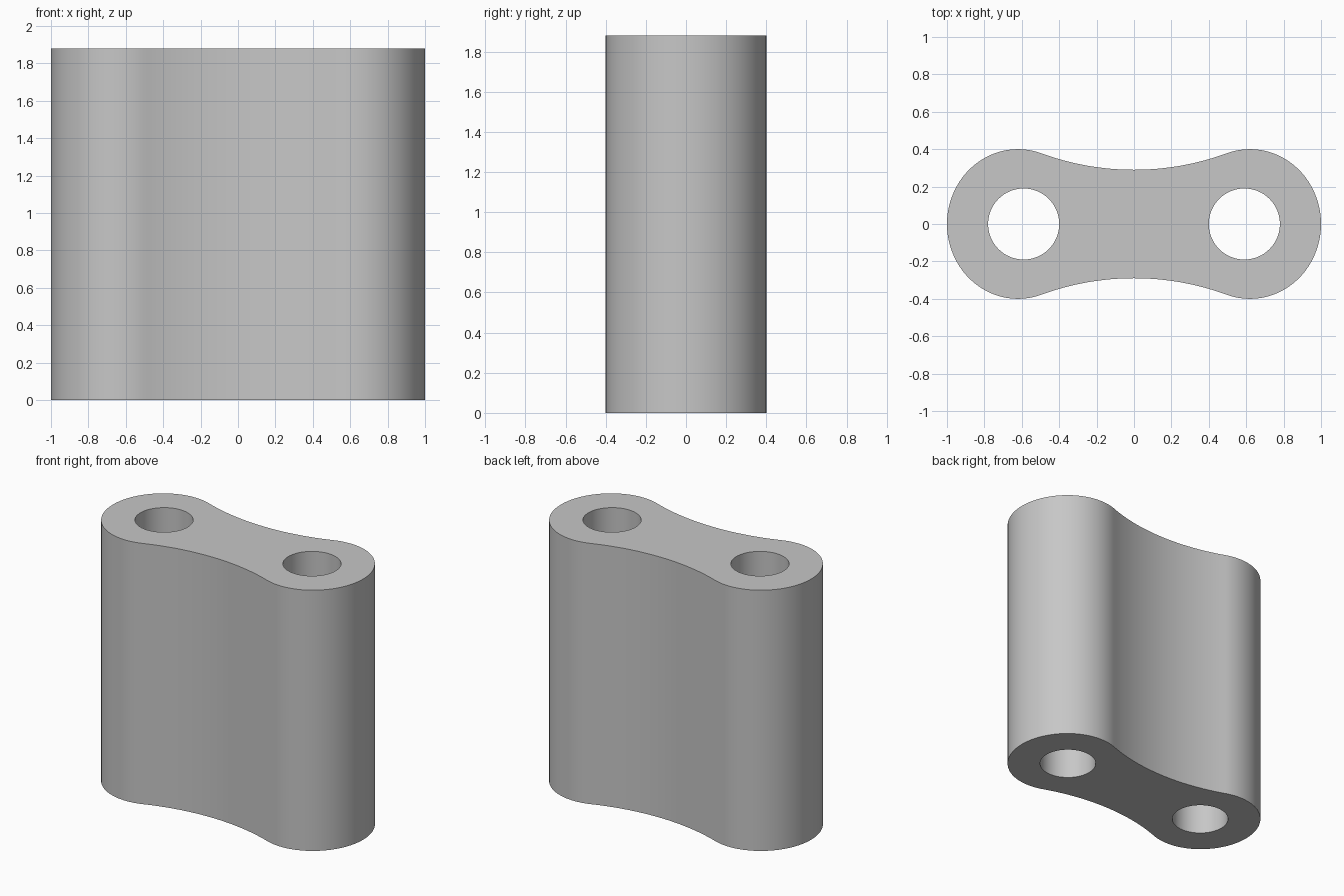
import bpy
import bmesh
from math import sin, cos, pi, asin, sqrt, radians

cube = bpy.data.objects.get("Cube")
if cube:
    bpy.data.objects.remove(cube, do_unlink=True)

HEIGHT = 1.88
LOBE_X, LOBE_RX, LOBE_RY = 0.62, 0.38, 0.40   # rounded ends
WAIST_Y, JOIN_X = 0.29, 0.50                  # concave sides
HOLE_X, HOLE_R = 0.59, 0.19                   # through holes

grey = bpy.data.materials.new("plain grey")
grey.use_nodes = True
colour = (0.57, 0.57, 0.57, 1)
grey.diffuse_color = colour
grey.node_tree.nodes["Principled BSDF"].inputs["Base Color"].default_value = colour


def outline():
    """Half outline on the +x side, then turned half a circle."""
    a = pi / 2 + asin((LOBE_X - JOIN_X) / LOBE_RX)
    join_y = LOBE_RY * sin(a)
    rise = join_y - WAIST_Y
    radius = (JOIN_X ** 2 + rise ** 2) / (2 * rise)
    steps = 64
    half = []
    for i in range(steps):
        t = -a + 2 * a * i / steps
        half.append((LOBE_X + LOBE_RX * cos(t), LOBE_RY * sin(t)))
    waist_steps = 32
    for i in range(waist_steps):
        x = JOIN_X - 2 * JOIN_X * i / waist_steps
        half.append((x, WAIST_Y + radius - sqrt(radius ** 2 - x ** 2)))
    return half + [(-x, -y) for x, y in half]


def circle(cx, r, n=64):
    return [(cx + r * cos(2 * pi * i / n), r * sin(2 * pi * i / n)) for i in range(n)]


# Flat plate with two holes, extruded upwards
bm = bmesh.new()
for loop in (outline(), circle(HOLE_X, HOLE_R), circle(-HOLE_X, HOLE_R)):
    verts = [bm.verts.new((x, y, 0)) for x, y in loop]
    for i, v in enumerate(verts):
        bm.edges.new((v, verts[i - 1]))
bmesh.ops.triangle_fill(bm, use_beauty=True, edges=bm.edges[:], normal=(0, 0, 1))
result = bmesh.ops.extrude_face_region(bm, geom=bm.faces[:], use_keep_orig=True)
top = [g for g in result["geom"] if isinstance(g, bmesh.types.BMVert)]
bmesh.ops.translate(bm, verts=top, vec=(0, 0, HEIGHT))
bmesh.ops.recalc_face_normals(bm, faces=bm.faces[:])

mesh = bpy.data.meshes.new("link_block")
bm.to_mesh(mesh)
bm.free()
mesh.materials.append(grey)
link = bpy.data.objects.new("link_block", mesh)
bpy.context.collection.objects.link(link)

# Smooth walls with sharp rims
bpy.ops.object.select_all(action="DESELECT")
link.select_set(True)
bpy.context.view_layer.objects.active = link
bpy.ops.object.shade_smooth_by_angle(angle=radians(30))
